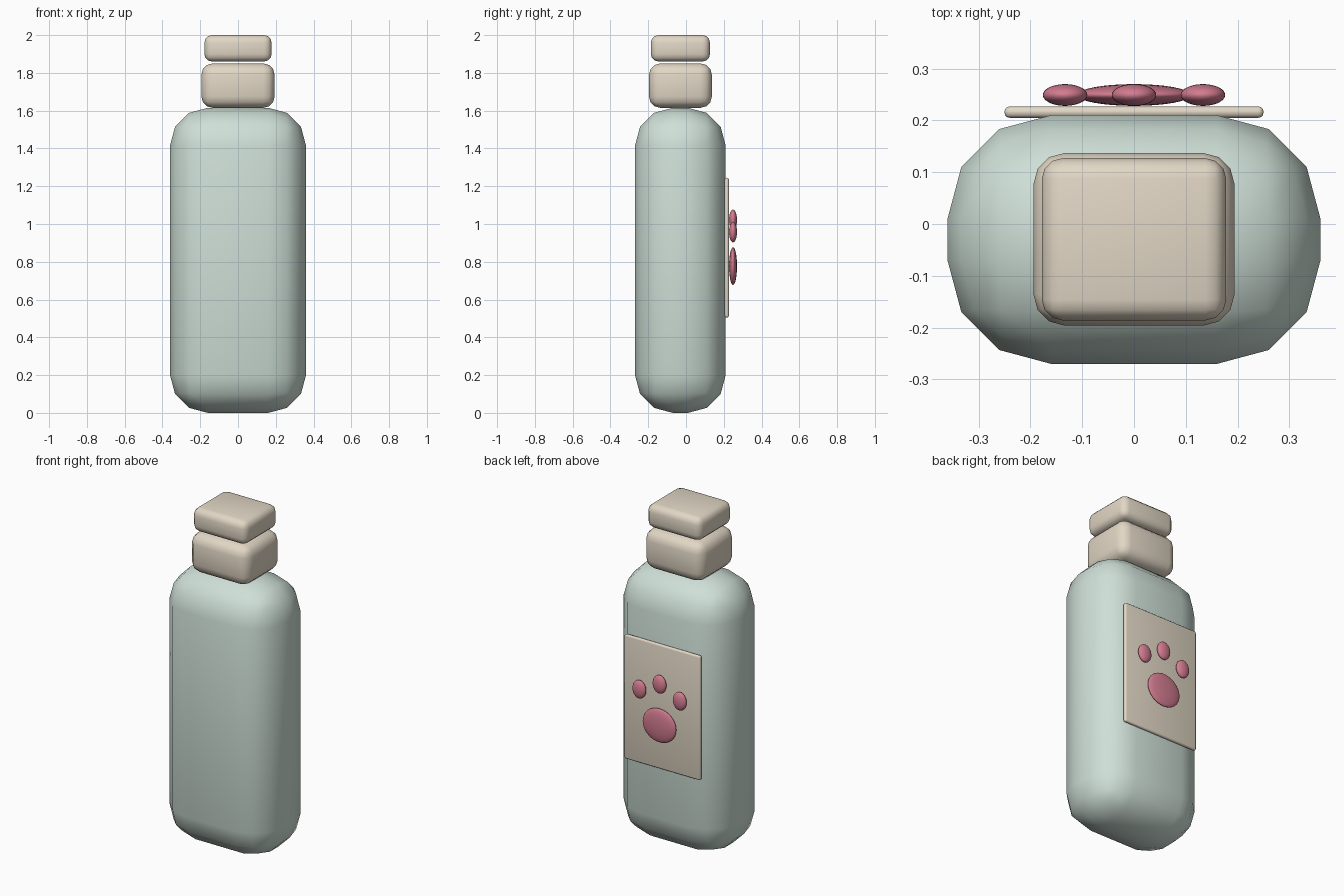
import bpy

if "Cube" in bpy.data.objects:
    bpy.data.objects.remove(bpy.data.objects["Cube"])


def material(name, color):
    m = bpy.data.materials.new(name)
    m.diffuse_color = (*color, 1)
    m.use_nodes = True
    m.node_tree.nodes["Principled BSDF"].inputs["Base Color"].default_value = m.diffuse_color
    return m


GREEN = material("pale_green", (0.62, 0.74, 0.68))
CREAM = material("cream", (0.76, 0.68, 0.56))
PINK = material("pink", (0.65, 0.20, 0.28))


def rounded_box(name, lo, hi, radius, segments, mat):
    bpy.ops.mesh.primitive_cube_add(size=1, location=[(a + b) / 2 for a, b in zip(lo, hi)])
    ob = bpy.context.object
    ob.name = name
    ob.scale = [b - a for a, b in zip(lo, hi)]
    bpy.ops.object.transform_apply(location=False, rotation=False, scale=True)
    bevel = ob.modifiers.new("rounding", 'BEVEL')
    bevel.width = radius
    bevel.segments = segments
    bpy.ops.object.shade_smooth()
    bpy.ops.object.modifier_apply(modifier=bevel.name)
    ob.data.materials.append(mat)
    return ob


def pad(name, x, z, rx, rz):
    bpy.ops.mesh.primitive_uv_sphere_add(segments=32, ring_count=16, radius=1,
                                         location=(x, 0.249, z))
    ob = bpy.context.object
    ob.name = name
    ob.scale = (rx, 0.021, rz)
    bpy.ops.object.transform_apply(location=False, rotation=False, scale=True)
    bpy.ops.object.shade_smooth()
    ob.data.materials.append(PINK)


# Bottle body, neck and cap
rounded_box("bottle_body", (-0.36, -0.27, 0), (0.36, 0.21, 1.615), 0.2, 3, GREEN)
rounded_box("neck", (-0.194, -0.196, 1.615), (0.194, 0.137, 1.85), 0.06, 3, CREAM)
rounded_box("cap", (-0.178, -0.186, 1.86), (0.178, 0.127, 2.0), 0.04, 3, CREAM)

# Label on the back
rounded_box("label", (-0.25, 0.205, 0.505), (0.25, 0.227, 1.245), 0.01, 3, CREAM)

# Paw print: one large pad and three toes
pad("paw_pad", 0, 0.777, 0.11, 0.1)
for name, x, z in (("toe_left", -0.133, 0.957), ("toe_middle", 0, 1.022), ("toe_right", 0.133, 0.957)):
    pad(name, x, z, 0.043, 0.054)
